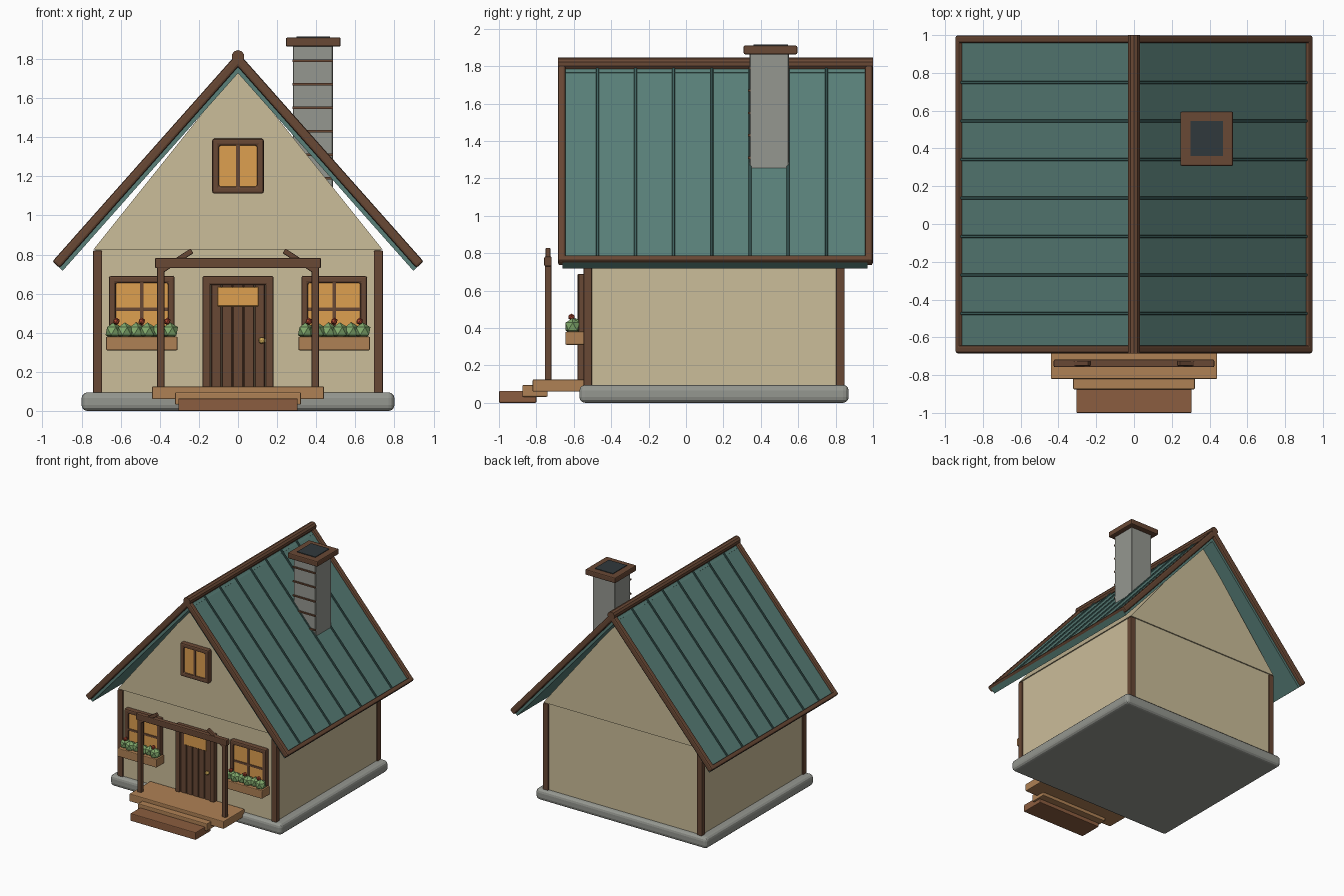
import bpy, bmesh, math
from mathutils import Matrix, Vector

if "Cube" in bpy.data.objects:
    bpy.data.objects.remove(bpy.data.objects["Cube"])

COL = {"wall": (.60, .51, .32), "trim": (.14, .065, .035), "roof": (.10, .215, .19),
       "stone": (.30, .31, .28), "wood": (.43, .22, .09), "step": (.26, .11, .05),
       "glass": (.73, .35, .08), "leaf": (.22, .40, .15), "bloom": (.40, .06, .03),
       "soot": (.03, .04, .045), "seam": (.05, .12, .11), "brass": (.65, .42, .10)}
MATS = {}
for key, c in COL.items():
    MATS[key] = bpy.data.materials.new(key)
    MATS[key].diffuse_color = (*c, 1)


def finish(name, bm, mat, bevel=0, segments=2):
    me = bpy.data.meshes.new(name)
    bmesh.ops.recalc_face_normals(bm, faces=bm.faces)
    bm.to_mesh(me)
    bm.free()
    ob = bpy.data.objects.new(name, me)
    bpy.context.collection.objects.link(ob)
    me.materials.append(MATS[mat])
    if bevel:
        m = ob.modifiers.new("bevel", "BEVEL")
        m.width, m.segments = bevel, segments
    return ob


def box(name, x, y, z, mat, bevel=0, segments=2, frame=Matrix()):
    """Box from (min, max) ranges, optionally placed in a rotated frame."""
    bm = bmesh.new()
    bmesh.ops.create_cube(bm, size=1)
    for v in bm.verts:
        v.co = frame @ Vector([r[0] + (c + .5) * (r[1] - r[0]) for r, c in zip((x, y, z), v.co)])
    return finish(name, bm, mat, bevel, segments)


def ball(name, pos, r, mat, sub=1):
    bm = bmesh.new()
    bmesh.ops.create_icosphere(bm, subdivisions=sub, radius=r, matrix=Matrix.Translation(pos))
    return finish(name, bm, mat)


def window(name, cx, hw, z0, z1, front, crossbar):
    """Four-sided frame, glowing pane and glazing bars on the front wall."""
    t, y = .035, (front, -.52)
    bm = bmesh.new()
    rings = []
    for yy in y:
        for d in (0, t):
            rings.append([bm.verts.new((cx + sx * (hw - d), yy, (z1 - d) if up else (z0 + d)))
                          for sx, up in ((-1, 0), (1, 0), (1, 1), (-1, 1))])
    fo, fi, bo, bi = rings
    for a, b in ((fo, fi), (fi, bi), (bi, bo), (bo, fo)):
        for i in range(4):
            j = (i + 1) % 4
            bm.faces.new((a[i], a[j], b[j], b[i]))
    finish(name + "_frame", bm, "trim", .01)
    box(name + "_pane", (cx - hw + .02, cx + hw - .02), (front + .012, -.52), (z0 + .02, z1 - .02), "glass")
    box(name + "_mullion", (cx - .01, cx + .01), (front + .004, -.53), (z0 + .02, z1 - .02), "trim", .003)
    if crossbar:
        zc = (z0 + z1) / 2
        box(name + "_crossbar", (cx - hw + .02, cx + hw - .02), (front + .006, -.53), (zc - .009, zc + .009), "trim", .003)


# foundation and walls
box("foundation", (-.8, .8), (-.57, .87), (0, .095), "stone", .03, 3)
box("walls", (-.73, .73), (-.535, .835), (.08, .825), "wall")
bm = bmesh.new()
face = bm.faces.new([bm.verts.new(p) for p in ((-.74, -.545, .825), (.74, -.545, .825), (0, -.545, 1.75))])
ext = bmesh.ops.extrude_face_region(bm, geom=[face])
bmesh.ops.translate(bm, vec=(0, 1.39, 0), verts=[g for g in ext["geom"] if isinstance(g, bmesh.types.BMVert)])
finish("gable", bm, "wall")
for sx in (-1, 1):
    for yr in ((-.548, -.503), (.803, .848)):
        box("corner_post", sorted((sx * .695, sx * .742)), yr, (.09, .82), "trim", .006)

# roof: each side is built in a frame running down the slope
RIDGE, EAVE_X, EAVE_Z = 1.795, .93, .747
ang = math.atan2(RIDGE - EAVE_Z, EAVE_X)
L = math.hypot(RIDGE - EAVE_Z, EAVE_X)
for s in (-1, 1):
    down = Vector((s * math.cos(ang), 0, -math.sin(ang)))
    out = Vector((s * math.sin(ang), 0, math.cos(ang)))
    f = Matrix.Translation((0, 0, RIDGE)) @ Matrix((down, (0, 1, 0), out)).transposed().to_4x4()
    box("roof_panel", (0, L), (-.66, .97), (-.045, .004), "roof", frame=f)
    for i in range(7):
        y = -.474 + i * .204
        box("roof_seam", (.01, L - .01), (y - .008, y + .008), (0, .014), "seam", .003, 1, f)
    for yr in ((-.685, -.643), (.957, .999)):
        box("barge_board", (0, L), yr, (-.024, .026), "trim", .012, 2, f)
    box("eave_board", (L - .035, L), (-.672, .985), (-.02, .026), "trim", .01, 2, f)
bm = bmesh.new()
bmesh.ops.create_cone(bm, cap_ends=True, segments=10, radius1=.033, radius2=.033, depth=1.685,
                      matrix=Matrix.Translation((0, .1575, 1.812)) @ Matrix.Rotation(math.pi / 2, 4, "X"))
finish("ridge_beam", bm, "trim")

# chimney
box("chimney", (.28, .485), (.34, .55), (1.13, 1.88), "stone", .004, 1)
for i in range(6):
    z = 1.19 + i * .12
    box("chimney_course", (.278, .487), (.331, .345), (z - .006, z + .006), "trim")
box("chimney_cap", (.245, .525), (.308, .595), (1.863, 1.91), "trim", .008)
box("chimney_flue", (.3, .47), (.36, .545), (1.88, 1.915), "soot")

# windows, flower boxes and flowers
window("attic_window", 0, .132, 1.112, 1.392, -.585, False)
for s in (-1, 1):
    cx = s * .492
    window("front_window", cx, .168, .35, .69, -.575, True)
    box("flower_box", (cx - .183, cx + .183), (-.645, -.54), (.31, .38), "wood", .006)
    for i in range(6):
        ball("leaves", (cx - .145 + i * .058, -.598 + .008 * (-1) ** i, .408), .045, "leaf")
    for i in (-1, 0, 1):
        ball("bloom", (cx + i * .13, -.612, .458), .019, "bloom")

# door
for s in (-1, 1):
    box("door_jamb", sorted((s * .14, s * .182)), (-.58, -.53), (.12, .69), "trim", .008)
box("door_lintel", (-.182, .182), (-.58, -.53), (.645, .69), "trim", .008)
for i in range(5):
    x = -.14 + i * .056
    box("door_plank", (x + .001, x + .055), (-.568, -.53), (.12, .65), "trim", .005, 1)
box("door_glass", (-.105, .105), (-.575, -.55), (.535, .635), "glass", .003, 1)
ball("door_knob", (.122, -.585, .36), .017, "brass", 2)

# porch deck, steps and portal frame
box("porch_deck", (-.44, .44), (-.82, -.54), (.06, .125), "wood", .006)
box("upper_step", (-.322, .322), (-.875, -.74), (.032, .095), "wood", .006)
box("lower_step", (-.305, .305), (-1, -.8), (0, .064), "step", .006)
box("porch_beam", (-.425, .425), (-.758, -.718), (.73, .782), "trim", .007)
for s in (-1, 1):
    box("porch_post", (s * .395 - .018, s * .395 + .018), (-.755, -.72), (.12, .74), "trim", .005)
    f = Matrix.Translation((s * .315, -.738, .767)) @ Matrix.Rotation(-s * math.radians(-33), 4, "Y")
    f = Matrix.Translation((s * .315, -.738, .767)) @ Matrix.Rotation(s * math.radians(33), 4, "Y")
    box("porch_brace", (-.095, .095), (-.013, .013), (-.014, .014), "trim", .005, 2, f)

for m in bpy.data.materials:
    if m.users and not m.is_grease_pencil:
        m.use_nodes = True
        m.node_tree.nodes["Principled BSDF"].inputs["Base Color"].default_value = m.diffuse_color
